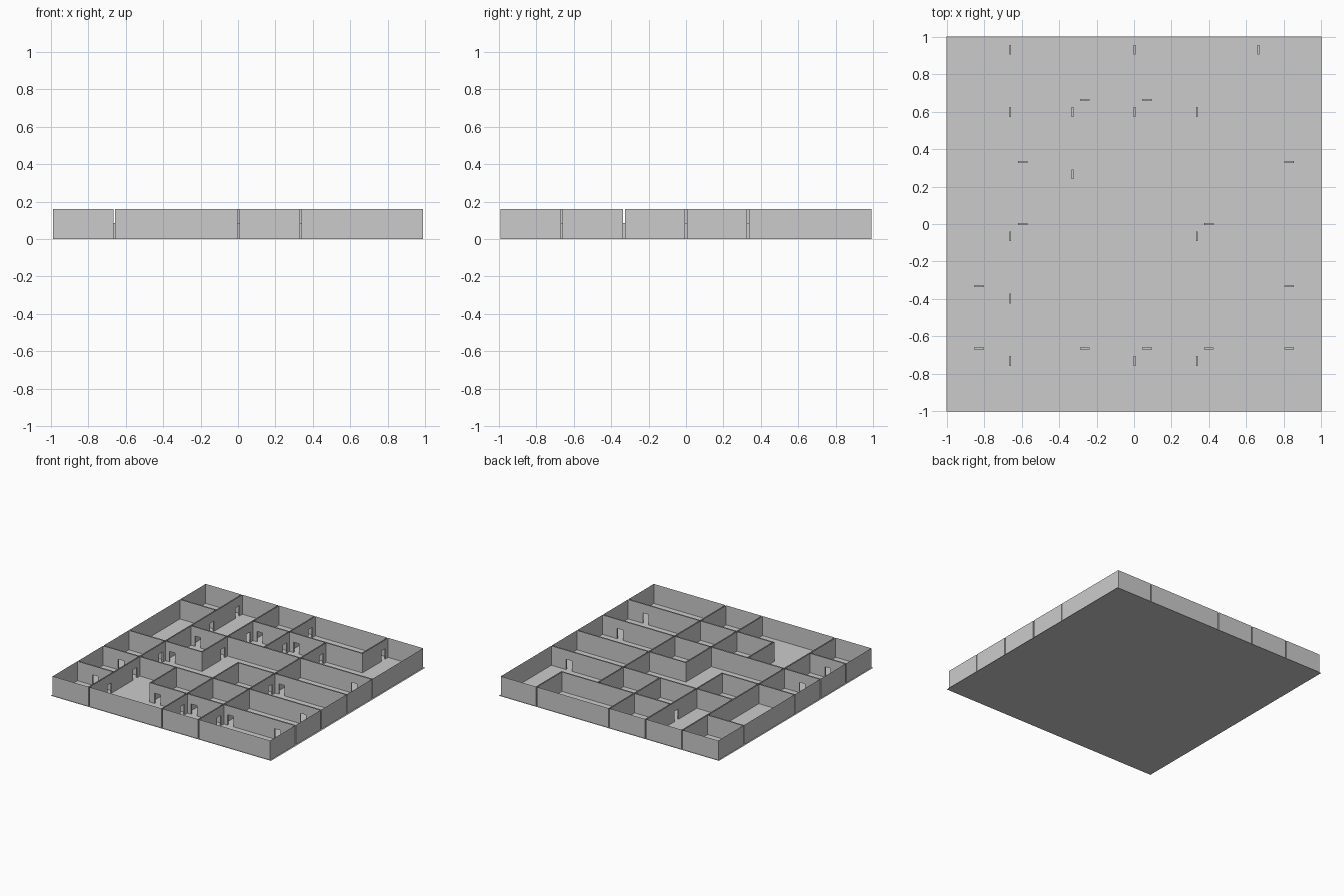
import bpy, bmesh

if "Cube" in bpy.data.objects:
    bpy.data.objects.remove(bpy.data.objects["Cube"])

# Grid lines, wall heights and the narrow cavity between neighbouring rooms
X = [-.993, -.66, -.328, .003, .335, .664, .992]
Y = [-.997, -.664, -.332, 0, .331, .663, .997]
G, TOP, DOOR_H, DOOR_W = .005, .16, .085, .026

# Which cell edges carry a wall: one string per grid line, one digit per cell
H = ["111111", "101111", "111111", "110111", "011111", "101110", "111111"]
V = ["111111", "111111", "010111", "111011", "111110", "000001", "111111"]
# Doors as (line, cell): offset along the wall from the cell centre
H_DOORS = {(1, 0): 0, (1, 2): -.1, (1, 3): -.1, (1, 4): -.1, (1, 5): 0,
           (2, 0): 0, (2, 5): 0, (3, 1): -.1, (3, 4): -.1,
           (4, 1): -.1, (4, 5): 0, (5, 2): -.1, (5, 3): -.1}
V_DOORS = {k: .1 for k in [(1, 0), (1, 1), (1, 2), (1, 4), (1, 5), (2, 3), (2, 4),
                           (3, 0), (3, 4), (3, 5), (4, 0), (4, 2), (4, 4), (5, 5)]}


def finish(name, bm):
    me = bpy.data.meshes.new(name)
    bm.to_mesh(me)
    bm.free()
    ob = bpy.data.objects.new(name, me)
    bpy.context.collection.objects.link(ob)


def face(bm, pts):
    bm.faces.new([bm.verts.new(p) for p in pts])


def build(name, walls, cross, along, across, doors, swap):
    """Panels facing both sides of every wall running in one direction."""
    bm = bmesh.new()

    def p(u, v, z):
        return (v, u, z) if swap else (u, v, z)

    for line in range(7):
        for cell in range(6):
            if walls[line][cell] == "0":
                continue
            door = doors.get((line, cell))
            mid = (along[cell] + along[cell + 1]) / 2
            for side in (-1, 1):
                row = line if side > 0 else line - 1
                if not 0 <= row < 6:
                    continue
                v = across[line] + side * G
                # stop at a crossing wall, bridge into an open neighbour
                ends = []
                for k, s in ((cell, -1), (cell + 1, 1)):
                    e = along[k] - s * G
                    if cross[k][row] == "0":
                        nxt = cell + s
                        e = along[k] if walls[line][nxt] == "1" else along[k] + s * G
                    ends.append(e)
                a, b = ends
                pts = [(a, 0)]
                if door is not None:
                    l, r = mid + door - DOOR_W, mid + door + DOOR_W
                    pts += [(l, 0), (l, DOOR_H), (r, DOOR_H), (r, 0)]
                pts += [(b, 0), (b, TOP), (a, TOP)]
                face(bm, [p(u, v, z) for u, z in pts])
            # door lining across the cavity
            if door is not None:
                l, r = mid + door - DOOR_W, mid + door + DOOR_W
                v0, v1 = across[line] - G, across[line] + G
                rim = [(l, 0), (l, DOOR_H), (r, DOOR_H), (r, 0)]
                for (u0, z0), (u1, z1) in zip(rim, rim[1:]):
                    face(bm, [p(u0, v0, z0), p(u1, v0, z1), p(u1, v1, z1), p(u0, v1, z0)])
    finish(name, bm)


build("walls_across", H, V, X, Y, H_DOORS, False)
build("walls_lengthwise", V, H, Y, X, V_DOORS, True)

# Floor sheet under all rooms
bm = bmesh.new()
face(bm, [(-1, -1, 0), (1, -1, 0), (1, 1, 0), (-1, 1, 0)])
finish("floor", bm)
